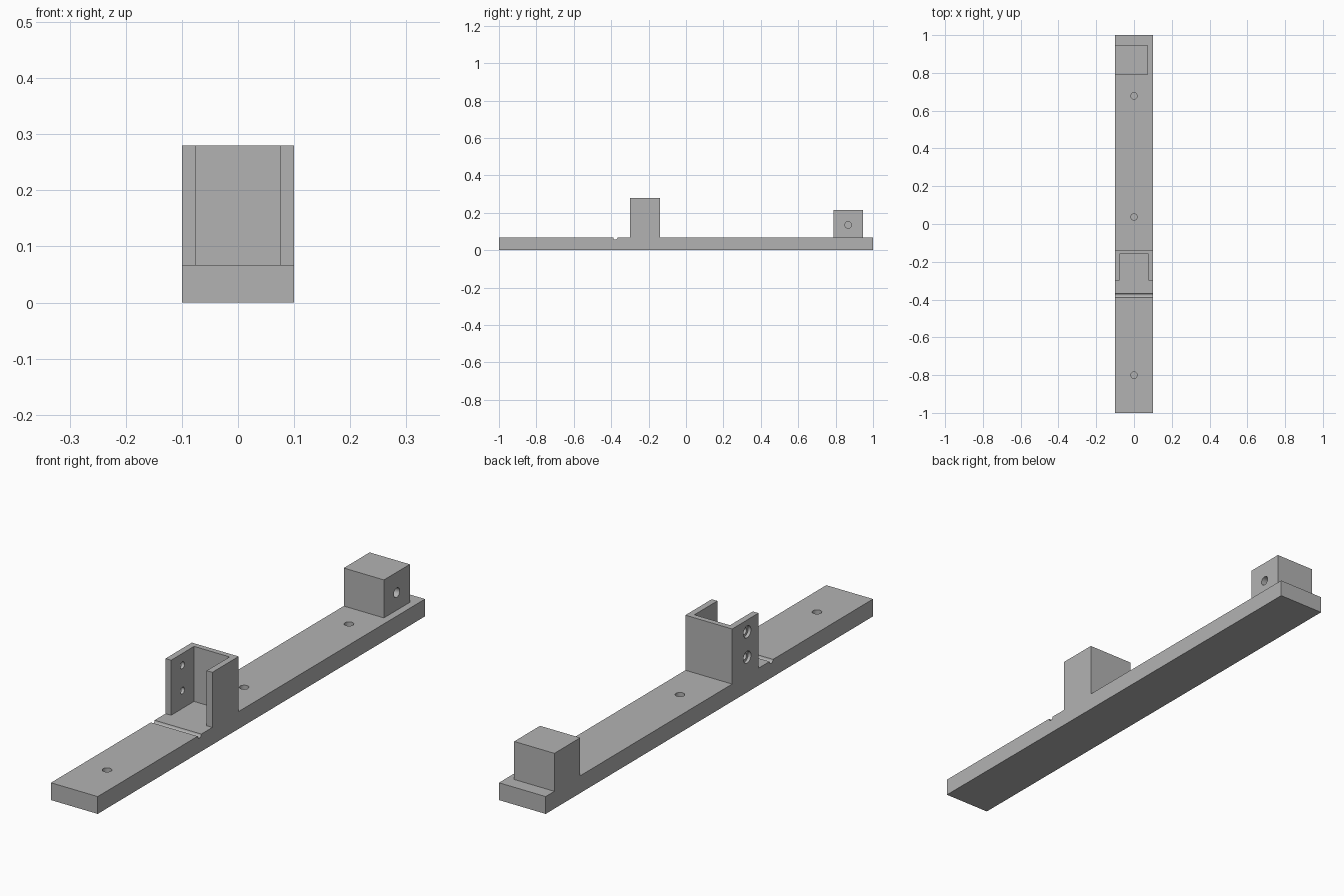
import bpy, bmesh, math
from mathutils import Matrix, Vector

cube = bpy.data.objects.get("Cube")
if cube:
    bpy.data.objects.remove(cube, do_unlink=True)

grey = bpy.data.materials.new("plain grey")
grey.use_nodes = True
GREY = (0.45, 0.45, 0.45, 1)
grey.diffuse_color = GREY
grey.node_tree.nodes["Principled BSDF"].inputs["Base Color"].default_value = GREY

HALF = 0.1          # half the bar width
DECK = 0.067        # top of the bar
BRACKET = (-0.30, -0.139, 0.28)   # y start, y end, top
BLOCK = (0.789, 0.947, 0.214)
WALL = 0.024
GROOVE_Y, GROOVE_R = -0.378, 0.011


def finish(name, bm):
    bmesh.ops.recalc_face_normals(bm, faces=bm.faces)
    mesh = bpy.data.meshes.new(name)
    bm.to_mesh(mesh)
    bm.free()
    mesh.materials.append(grey)
    obj = bpy.data.objects.new(name, mesh)
    bpy.context.collection.objects.link(obj)
    return obj


def box(name, low, high):
    bm = bmesh.new()
    low, high = Vector(low), Vector(high)
    bmesh.ops.create_cube(bm, size=1)
    for v in bm.verts:
        v.co = (low + high) / 2 + v.co * (high - low)
    return finish(name, bm)


def drill(name, centre, axis, radius, length):
    bm = bmesh.new()
    turn = Vector((0, 0, 1)).rotation_difference(Vector(axis)).to_matrix().to_4x4()
    bmesh.ops.create_cone(bm, cap_ends=True, segments=32, radius1=radius, radius2=radius,
                          depth=length, matrix=Matrix.Translation(centre) @ turn)
    return finish(name, bm)


def cut(target, cutter):
    mod = target.modifiers.new("cut", "BOOLEAN")
    mod.operation = "DIFFERENCE"
    mod.solver = "EXACT"
    mod.object = cutter
    bpy.context.view_layer.objects.active = target
    bpy.ops.object.modifier_apply(modifier=mod.name)
    bpy.data.objects.remove(cutter, do_unlink=True)


# Side profile of bar, round groove, bracket and end block
profile = [(-1, 0), (-1, DECK)]
for i in range(11):
    a = math.pi * (1 + i / 10)
    profile.append((GROOVE_Y + GROOVE_R * math.cos(a), DECK + GROOVE_R * math.sin(a)))
for y0, y1, top in (BRACKET, BLOCK):
    profile += [(y0, DECK), (y0, top), (y1, top), (y1, DECK)]
profile += [(1, DECK), (1, 0)]

bm = bmesh.new()
face = bm.faces.new([bm.verts.new((-HALF, y, z)) for y, z in profile])
side = bmesh.ops.extrude_face_region(bm, geom=[face])["geom"]
bmesh.ops.translate(bm, vec=(2 * HALF, 0, 0),
                    verts=[v for v in side if isinstance(v, bmesh.types.BMVert)])
rail = finish("mounting_rail", bm)

# Open pocket of the bracket and the step beside the end block
inner = HALF - WALL
cut(rail, box("pocket_cutter", (-inner, BRACKET[0] - 0.02, DECK),
              (inner, BRACKET[1] - 0.021, 0.4)))
cut(rail, box("step_cutter", (0.072, BLOCK[0] - 0.02, DECK), (0.2, BLOCK[1] + 0.02, 0.4)))

# Blind screw holes in the bar
for y in (-0.8, 0.037, 0.678):
    cut(rail, drill("bar_hole_cutter", (0, y, DECK), (0, 0, 1), 0.017, 0.08))

# Blind hole in the end block
cut(rail, drill("block_hole_cutter", (0.072, 0.867, 0.135), (1, 0, 0), 0.018, 0.16))

# Counterbored holes through one bracket wall
for z in (0.136, 0.234):
    cut(rail, drill("wall_hole_cutter", (-0.09, -0.231, z), (1, 0, 0), 0.013, 0.08))
    cut(rail, drill("counterbore_cutter", (-HALF, -0.231, z), (1, 0, 0), 0.023, 0.024))

bpy.ops.object.select_all(action="DESELECT")
rail.select_set(True)
bpy.context.view_layer.objects.active = rail
bpy.ops.object.shade_smooth_by_angle(angle=math.radians(30))
